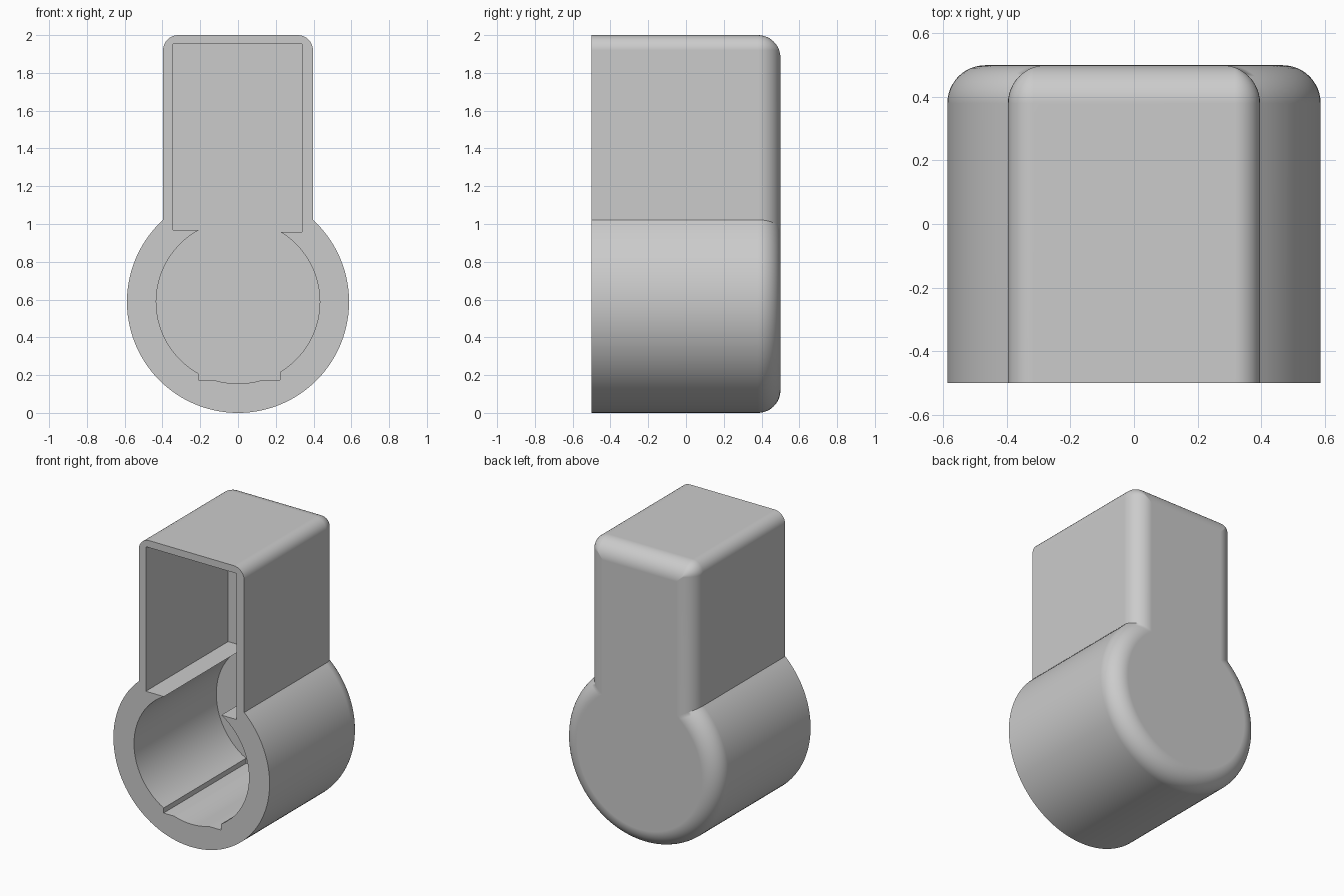
import bpy, bmesh
from math import sin, cos, acos, asin, pi, sqrt

if "Cube" in bpy.data.objects:
    bpy.data.objects.remove(bpy.data.objects["Cube"])

CZ = 0.588            # height of the round part's axis
R_OUT, R_IN = 0.588, 0.433
NECK = 0.397          # half width of the neck
FILLET = 0.12
BACK, FRONT = 0.5, -0.5

grey = bpy.data.materials.new("plain grey")
grey.use_nodes = True
colour = (0.6, 0.6, 0.6, 1)
grey.diffuse_color = colour
grey.node_tree.nodes["Principled BSDF"].inputs["Base Color"].default_value = colour


def arc(cx, cz, r, a, b, n):
    return [(cx + r * cos(a + (b - a) * i / n), cz + r * sin(a + (b - a) * i / n))
            for i in range(n + 1)]


def outer_profile(d):
    """Keyhole outline, inset by d."""
    w, r, rc = NECK - d, R_OUT - d, max(0.08 - d, 0.002)
    top = 2 - d - rc
    a = acos(w / r)
    return (arc(w - rc, top, rc, 0, pi / 2, 8)
            + arc(rc - w, top, rc, pi / 2, pi, 8)
            + arc(0, CZ, r, pi - a, 2 * pi + a, 96))


def inner_profile():
    """Box slot joined to a round bore with a shallow flat at the bottom."""
    lz, rz, flat, lx, rx = 0.968, 0.958, 0.175, 0.21, 0.222
    up_l, up_r = pi - asin((lz - CZ) / R_IN), 2 * pi + asin((rz - CZ) / R_IN)
    low_l, low_r = pi + acos(lx / R_IN), 2 * pi - acos(rx / R_IN)
    flat_a = asin((CZ - flat) / R_IN)
    return ([(0.339, rz), (0.339, 1.952), (-0.344, 1.952), (-0.344, lz)]
            + arc(0, CZ, R_IN, up_l, low_l, 28) + [(-lx, flat)]
            + arc(0, CZ, R_IN, pi + flat_a, 2 * pi - flat_a, 12) + [(rx, flat)]
            + arc(0, CZ, R_IN, low_r, up_r, 28))


def loft(name, rings):
    """Skin equal-length outlines placed along y and cap both ends."""
    bm = bmesh.new()
    loops = [[bm.verts.new((x, y, z)) for x, z in pts] for y, pts in rings]
    for p, q in zip(loops, loops[1:]):
        for i in range(len(p)):
            bm.faces.new((p[i - 1], p[i], q[i], q[i - 1]))
    bm.faces.new(loops[0])
    bm.faces.new(loops[-1])
    bmesh.ops.recalc_face_normals(bm, faces=bm.faces)
    mesh = bpy.data.meshes.new(name)
    bm.to_mesh(mesh)
    bm.free()
    mesh.materials.append(grey)
    ob = bpy.data.objects.new(name, mesh)
    bpy.context.scene.collection.objects.link(ob)
    return ob


# Outer shell with a rounded rear edge
rings = [(FRONT, outer_profile(0))]
STEPS = 12
for i in range(STEPS + 1):
    t = pi / 2 * i / STEPS
    rings.append((BACK - FILLET + FILLET * sin(t), outer_profile(FILLET * (1 - cos(t)))))
housing = loft("housing", rings)

# Cavity open to the front
cavity = loft("cavity_cutter", [(FRONT - 0.1, inner_profile()), (0.385, inner_profile())])
cavity.hide_render = True

bpy.ops.object.select_all(action='DESELECT')
bpy.context.view_layer.objects.active = housing
housing.select_set(True)
cut = housing.modifiers.new("cavity", 'BOOLEAN')
cut.operation = 'DIFFERENCE'
cut.solver = 'EXACT'
cut.object = cavity
bpy.ops.object.modifier_apply(modifier=cut.name)
bpy.data.objects.remove(cavity)

# Smooth curves, crisp rims
bpy.ops.object.shade_smooth_by_angle(angle=pi / 6)
normals = housing.modifiers.new("flat faces", 'WEIGHTED_NORMAL')
normals.keep_sharp = True
